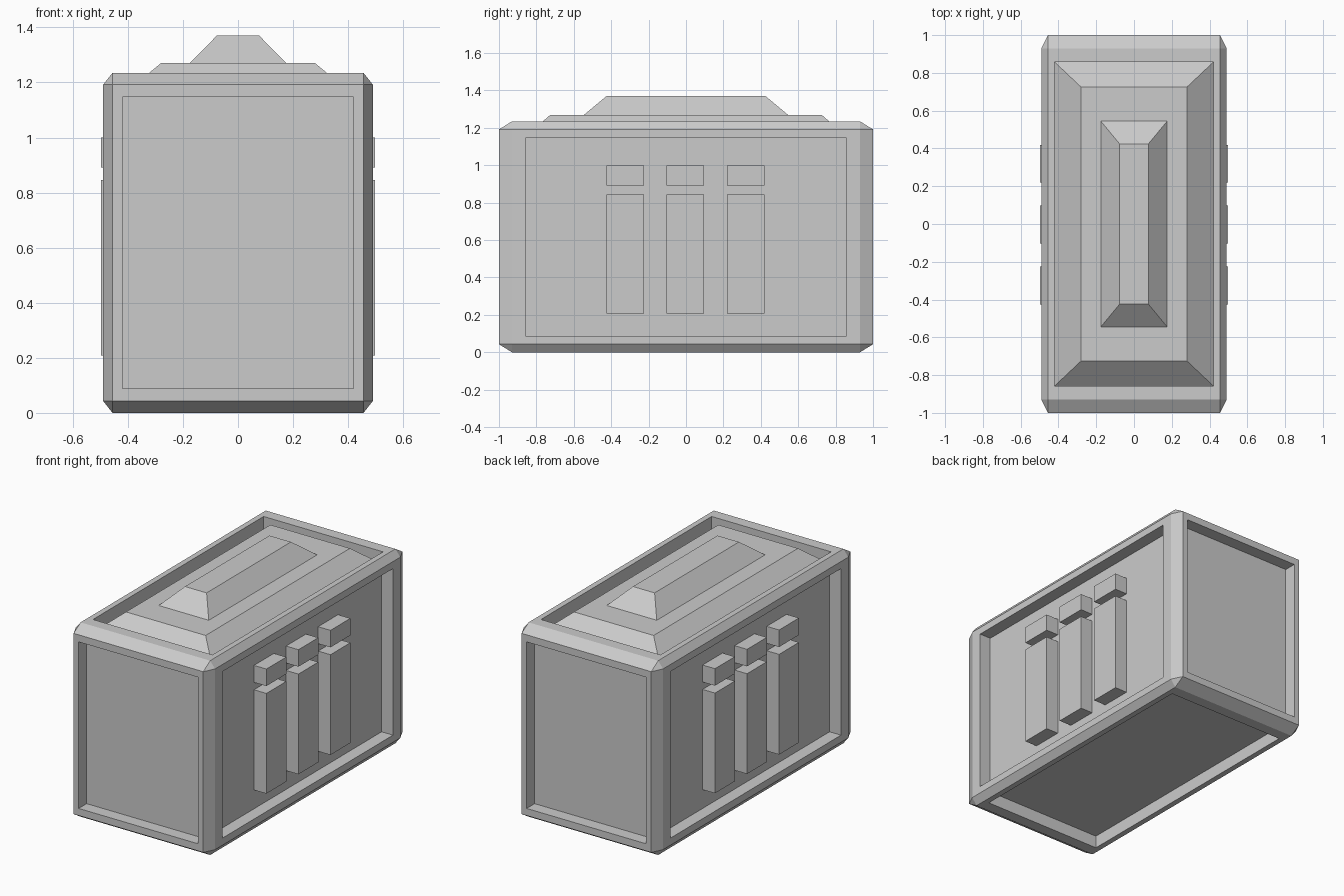
import bpy, bmesh
from mathutils import Vector

if "Cube" in bpy.data.objects:
    bpy.data.objects.remove(bpy.data.objects["Cube"])

HALF = Vector((0.49, 1.0, 0.6175))   # half size of the crate body
DEPTH = 0.08                         # recess depth of every panel


def finish(bm, name):
    bmesh.ops.recalc_face_normals(bm, faces=bm.faces)
    mesh = bpy.data.meshes.new(name)
    bm.to_mesh(mesh)
    bm.free()
    obj = bpy.data.objects.new(name, mesh)
    bpy.context.collection.objects.link(obj)
    return obj


def frustum(name, base, top, z0, z1):
    """Box whose bottom and top rectangles (half sizes) differ."""
    bm = bmesh.new()
    bmesh.ops.create_cube(bm, size=2)
    for v in bm.verts:
        hx, hy = top if v.co.z > 0 else base
        v.co = (v.co.x * hx, v.co.y * hy, z1 if v.co.z > 0 else z0)
    return finish(bm, name)


# Crate body: chamfered cube, stretched, with a recessed panel on all six sides
bm = bmesh.new()
bmesh.ops.create_cube(bm, size=2)
bmesh.ops.bevel(bm, geom=bm.edges[:], offset=0.07, segments=1,
                profile=0.5, affect='EDGES')
bm.normal_update()
panels = [f for f in bm.faces if max(abs(c) for c in f.normal) > 0.99]
bmesh.ops.inset_individual(bm, faces=panels, thickness=0.073, use_even_offset=True)
bmesh.ops.inset_individual(bm, faces=panels, thickness=0.0)
bmesh.ops.scale(bm, vec=HALF, verts=bm.verts)
bm.normal_update()
for f in panels:
    shift = f.normal * -DEPTH
    for v in f.verts:
        v.co += shift
bmesh.ops.translate(bm, vec=(0, 0, HALF.z), verts=bm.verts)
bmesh.ops.remove_doubles(bm, verts=bm.verts, dist=1e-5)
finish(bm, "crate_body")

# Stepped lid rising out of the top recess
frustum("lid_lower", (0.42, 0.857), (0.28, 0.725), 2 * HALF.z - DEPTH, 1.27)
frustum("lid_upper", (0.176, 0.545), (0.076, 0.424), 1.27, 1.371)

# Three long bars with short caps above them, mirrored to both sides
X0, X1 = HALF.x - DEPTH, 0.497
for name, z0, z1 in (("side_bar", 0.208, 0.845), ("side_bar_cap", 0.892, 1.0)):
    for i in (-1, 0, 1):
        bm = bmesh.new()
        bmesh.ops.create_cube(bm, size=1)
        bmesh.ops.scale(bm, vec=(X1 - X0, 0.2, z1 - z0), verts=bm.verts)
        bmesh.ops.translate(bm, vec=((X0 + X1) / 2, i * 0.322 - 0.003, (z0 + z1) / 2),
                            verts=bm.verts)
        obj = finish(bm, f"{name}_{i + 2}")
        obj.modifiers.new("Mirror", 'MIRROR').use_axis[0] = True
